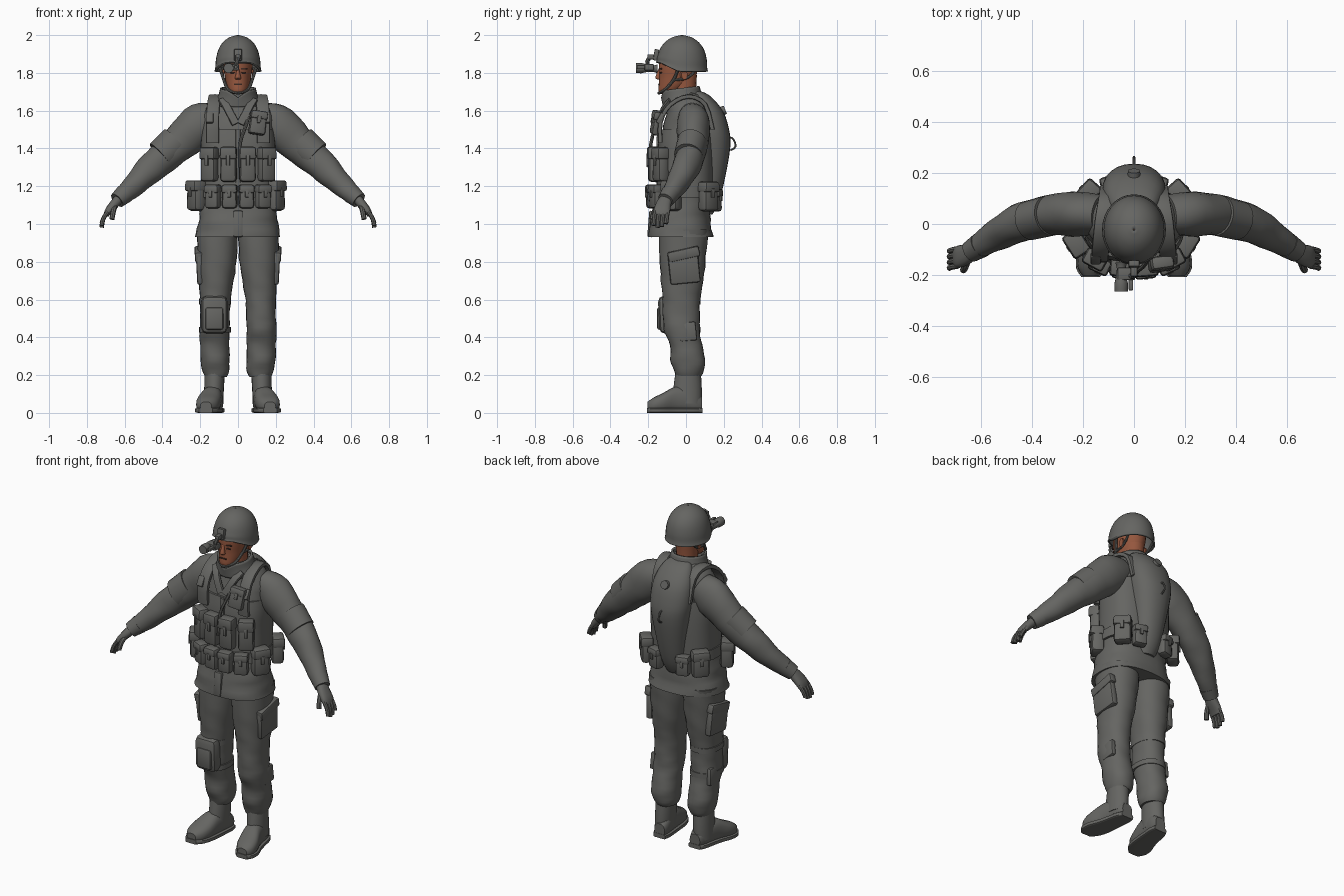
import bpy, bmesh, math
from mathutils import Vector, Matrix


def material(name, rgb):
    m = bpy.data.materials.new(name)
    m.diffuse_color = (*rgb, 1)
    return m


GREY = material("field grey", (0.13, 0.13, 0.122))
SKIN = material("skin brown", (0.30, 0.095, 0.048))
DARK = material("dark brown", (0.05, 0.025, 0.018))
X, Y, Z = Vector((1, 0, 0)), Vector((0, 1, 0)), Vector((0, 0, 1))


def finish(name, bm, mat):
    bmesh.ops.recalc_face_normals(bm, faces=bm.faces)
    me = bpy.data.meshes.new(name)
    bm.to_mesh(me)
    bm.free()
    me.materials.append(mat)
    ob = bpy.data.objects.new(name, me)
    bpy.context.collection.objects.link(ob)
    return ob


def spline(pts, steps):
    """Catmull-Rom resampling of (x, y, z, ru, rv) stations."""
    p = [Vector(q) for q in pts]
    out = []
    for i in range(len(p) - 1):
        a, b, c, d = p[max(i - 1, 0)], p[i], p[i + 1], p[min(i + 2, len(p) - 1)]
        for k in range(steps):
            t = k / steps
            out.append(0.5 * (2 * b + (c - a) * t + (2 * a - 5 * b + 4 * c - d) * t * t
                              + (3 * b - a - 3 * c + d) * t ** 3))
    return out + [p[-1]]


def loft(name, pts, mat=GREY, axis=None, ref=X, n=20, e=2.0, steps=3, caps=True, fold=0.0):
    """Skin superellipse rings along stations; fold adds cloth ripples."""
    st = spline(pts, steps)
    bm = bmesh.new()
    rings = []
    for i, s in enumerate(st):
        c = Vector(s[:3])
        t = axis or (Vector(st[min(i + 1, len(st) - 1)][:3]) - Vector(st[max(i - 1, 0)][:3])).normalized()
        u = (ref - t * ref.dot(t)).normalized()
        v = t.cross(u)
        ring = []
        for k in range(n):
            a = 2 * math.pi * k / n
            ca, sa = math.cos(a), math.sin(a)
            f = 1 + fold * math.sin(3 * a + 45 * c.z) + fold * math.sin(2 * a - 75 * c.z)
            pu = math.copysign(abs(ca) ** (2 / e), ca) * s[3] * f
            pv = math.copysign(abs(sa) ** (2 / e), sa) * s[4] * f
            ring.append(bm.verts.new(c + u * pu + v * pv))
        rings.append(ring)
    for r, q in zip(rings, rings[1:]):
        for k in range(n):
            bm.faces.new((r[k], r[(k + 1) % n], q[(k + 1) % n], q[k]))
    if caps:
        bm.faces.new(rings[0])
        bm.faces.new(rings[-1])
    return finish(name, bm, mat)


def tube(name, pts, r, mat=GREY, rv=None, n=8, e=2.0, ref=X):
    return loft(name, [(*p, r, rv or r) for p in pts], mat, n=n, e=e, ref=ref)


def add_box(bm, mat4, size, bevel, taper=1.0):
    b = bmesh.new()
    bmesh.ops.create_cube(b, size=1)
    for v in b.verts:
        k = taper if v.co.z > 0 else 1
        v.co = Vector((v.co.x * size[0] * k, v.co.y * size[1] * k, v.co.z * size[2]))
    if bevel:
        bmesh.ops.bevel(b, geom=b.edges[:], offset=bevel, segments=2, profile=0.5, affect='EDGES')
    b.transform(mat4)
    me = bpy.data.meshes.new("temp")
    b.to_mesh(me)
    b.free()
    bm.from_mesh(me)
    bpy.data.meshes.remove(me)


def place(loc, rot=(0, 0, 0)):
    return (Matrix.Translation(loc) @ Matrix.Rotation(rot[2], 4, 'Z')
            @ Matrix.Rotation(rot[1], 4, 'Y') @ Matrix.Rotation(rot[0], 4, 'X'))


def box(name, loc, size, rot=(0, 0, 0), bevel=0.008, mat=GREY, taper=1.0):
    bm = bmesh.new()
    add_box(bm, place(loc, rot), size, bevel, taper)
    return finish(name, bm, mat)


def pouch(name, loc, size, rot=(0, 0, 0)):
    """Soft pouch body, overhanging flap and a closing tab."""
    w, d, h = size
    m = place(loc, rot)
    bm = bmesh.new()
    add_box(bm, m, size, min(size) * 0.3, 0.92)
    add_box(bm, m @ Matrix.Translation((0, -0.004, h * 0.33)), (w * 1.04, d * 1.06, h * 0.36), 0.012, 0.93)
    add_box(bm, m @ Matrix.Translation((0, -d * 0.53, h * 0.12)), (w * 0.22, 0.012, h * 0.3), 0.003)
    return finish(name, bm, GREY)


# Jacket and vest
loft("jacket", [(0, -.027, .93, .228, .172), (0, -.03, 1.0, .212, .162), (0, -.027, 1.08, .2, .152),
                (0, -.015, 1.17, .187, .142), (0, 0, 1.3, .182, .135), (0, 0, 1.45, .19, .132),
                (0, .01, 1.55, .19, .122), (0, .01, 1.62, .168, .105), (0, .005, 1.665, .125, .088),
                (0, -.01, 1.695, .085, .075)], axis=Z, n=32, e=2.4, fold=.012)
loft("vest", [(0, -.005, 1.2, .195, .152), (0, 0, 1.32, .195, .15), (0, 0, 1.42, .198, .148),
              (0, .005, 1.5, .19, .14)], axis=Z, n=32, e=2.6)
loft("belt", [(0, -.015, 1.14, .205, .16), (0, -.012, 1.2, .202, .158)], axis=Z, n=32, e=2.5, steps=1)
tube("front_zip", [(0, -.153, 1.22), (0, -.152, 1.35), (0, -.145, 1.5)], .014, rv=.008, e=4)
box("jacket_placket", (0, -.185, 1.0), (.05, .03, .14), (-.08, 0, 0))

# Stand-up collar, raised behind and notched in front
collar = loft("collar", [(0, -.01, 1.62, .12, .1), (0, -.02, 1.67, .095, .095), (0, -.03, 1.72, .083, .09)],
              axis=Z, n=28, caps=False)
for v in collar.data.vertices:
    top = (v.co.z - 1.62) / .1
    v.co.z += top * (.12 * v.co.y - .035 * max(0, 1 - abs(v.co.x) / .05) * (v.co.y < 0))
collar.modifiers.new("thickness", 'SOLIDIFY').thickness = .012

for s in (1, -1):
    side = "left" if s > 0 else "right"
    # Vest shoulder straps with buckles
    tube(f"{side}_strap", [(s * .135, -.135, 1.43), (s * .135, -.135, 1.54), (s * .13, -.085, 1.63),
                           (s * .12, .01, 1.675), (s * .105, .1, 1.635), (s * .1, .14, 1.5)],
         .034, rv=.012, n=12, e=5)
    box(f"{side}_buckle", (s * .15, -.135, 1.56), (.04, .025, .06), (-.5, 0, 0), .006)
    tube(f"{side}_lapel", [(s * .085, -.085, 1.66), (s * .055, -.125, 1.61), (s * .012, -.145, 1.53)],
         .022, rv=.01, n=8, e=4)

    # Sleeve, arm patch and cuff
    arm = [(.13, .035, 1.56, .075, .09), (.215, .04, 1.515, .088, .112), (.345, .032, 1.395, .078, .09),
           (.45, .002, 1.305, .074, .08), (.54, -.045, 1.215, .06, .062), (.60, -.083, 1.16, .048, .05),
           (.635, -.105, 1.13, .04, .04)]
    loft(f"{side}_sleeve", [(s * a, *b) for a, *b in arm], ref=Y, fold=.018, n=24, steps=4)
    loft(f"{side}_arm_patch", [(s * .328, .033, 1.432, .08, .092), (s * .41, .013, 1.36, .077, .085)],
         ref=Y, n=24, steps=2)
    loft(f"{side}_cuff", [(s * .60, -.083, 1.16, .05, .052), (s * .64, -.108, 1.125, .043, .043)],
         ref=Y, steps=1)

    # Gloved hand
    loft(f"{side}_palm", [(s * .625, -.1, 1.14, .03, .026), (s * .655, -.118, 1.105, .04, .025),
                          (s * .685, -.128, 1.07, .044, .02), (s * .698, -.13, 1.045, .04, .014)],
         ref=Y, n=14, e=2.5)
    for i in range(4):
        y = -.098 - .022 * i
        drop = (.02, .004, 0, .01)[i]
        tube(f"{side}_finger", [(s * .69, y, 1.065), (s * .712, y - .004, 1.03),
                                (s * .722, y - .008, .982 + drop)], .0115)
    tube(f"{side}_thumb", [(s * .65, -.14, 1.1), (s * .66, -.168, 1.065), (s * .668, -.18, 1.025)], .0135)

    # Trouser leg with cargo pocket
    leg = [(.108, -.012, .97, .11, .13), (.11, -.018, .82, .104, .123), (.115, -.02, .7, .092, .112),
           (.12, -.025, .6, .081, .1), (.122, -.025, .5, .078, .098), (.125, -.02, .43, .08, .094),
           (.123, 0, .36, .077, .085), (.122, .01, .28, .077, .092), (.117, .015, .22, .07, .078),
           (.117, .012, .19, .058, .064)]
    loft(f"{side}_trouser_leg", [(s * a, *b) for a, *b in leg], axis=Z, n=24, e=2.2, fold=.015)
    box(f"{side}_cargo_pocket", (s * .2, -.01, .77), (.04, .16, .17), (.1, s * .05, 0), .012)
    box(f"{side}_cargo_flap", (s * .208, -.012, .84), (.042, .17, .055), (.22, s * .05, 0), .01)
    box(f"{side}_shin_pocket", (s * .188, .01, .43), (.03, .09, .1), (.1, -s * .03, 0), .01)

    # Boot: shaft, foot and sole
    loft(f"{side}_boot_shaft", [(s * .13, .005, .05, .05, .078), (s * .127, .008, .12, .052, .076),
                                (s * .123, .012, .23, .054, .066)], axis=Z)
    foot = [(.118, .085, .045, .034, .04), (.123, .05, .06, .046, .058), (.13, 0, .07, .05, .068),
            (.14, -.06, .07, .055, .068), (.155, -.12, .054, .063, .052), (.165, -.17, .042, .055, .04),
            (.17, -.203, .033, .03, .026)]
    loft(f"{side}_boot_foot", [(s * a, *b) for a, *b in foot], axis=Y, e=2.5)
    loft(f"{side}_boot_sole", [(s * a, b * 1.02, .013, r + .006, .013) for a, b, _, r, _ in foot], axis=Y, e=6)

    # Pouches mirrored around the torso
    pouch(f"{side}_inner_magazine_pouch", (s * .05, -.168, 1.315), (.088, .065, .185), (0, 0, s * .08))
    pouch(f"{side}_outer_magazine_pouch", (s * .15, -.135, 1.315), (.09, .065, .18), (0, 0, s * .5))
    pouch(f"{side}_inner_belt_pouch", (s * .044, -.18, 1.145), (.082, .06, .125), (0, 0, s * .1))
    pouch(f"{side}_outer_belt_pouch", (s * .132, -.158, 1.145), (.082, .06, .125), (0, 0, s * .45))
    pouch(f"{side}_hip_pouch", (s * (.2 if s > 0 else .222), -.075, 1.15), (.1, .075, .16), (0, 0, s * 1.0))
    pouch(f"{side}_rear_hip_pouch", (s * .178, .118, 1.145), (.1, .07, .155), (0, 0, s * 2.3))
    pouch(f"{side}_back_pouch", (s * .09, .155, 1.125), (.08, .06, .12), (0, 0, s * 2.85))

    # Ear, eye, brow and chin strap
    loft(f"{side}_ear", [(s * .074, -.012, 1.79, .02, .03), (s * .086, -.008, 1.79, .016, .026)], SKIN,
         axis=X, ref=Y, n=12, steps=1)
    box(f"{side}_eye", (s * .03, -.134, 1.802), (.024, .009, .008), (0, 0, s * .3), .002, DARK)
    box(f"{side}_brow", (s * .032, -.135, 1.822), (.036, .009, .007), (0, 0, s * .3), .002, DARK)
    tube(f"{side}_chin_strap", [(s * .095, -.04, 1.825), (s * .076, -.065, 1.765), (s * .053, -.11, 1.712),
                                (0, -.145, 1.692)], .008)
    tube(f"{side}_nape_strap", [(s * .085, .06, 1.825), (s * .08, .01, 1.775), (s * .073, -.065, 1.762)], .007)

# Chest radio pouch and knee pad, each on one side only
pouch("chest_pouch", (.105, -.155, 1.535), (.09, .05, .125), (-.15, .15, .15))
box("knee_pad", (-.125, -.105, .52), (.14, .08, .2), (.04, 0, 0), .03)
box("knee_pad_cap", (-.125, -.138, .5), (.095, .03, .12), bevel=.012)
for z in (.44, .59):
    loft("knee_strap", [(-.122, -.025, z - .015, .084, .103), (-.122, -.025, z + .015, .084, .103)],
         axis=Z, n=24, e=2.2, steps=1)

# Water carrier on the back, with cap, handle loop and drinking hose
loft("water_carrier", [(0, .05, 1.705, .05, .02), (0, .075, 1.68, .085, .05), (0, .11, 1.6, .118, .085),
                       (0, .13, 1.5, .125, .098), (0, .135, 1.41, .115, .1), (0, .12, 1.25, .092, .088),
                       (0, .1, 1.12, .075, .075), (0, .09, 1.05, .05, .05)], axis=Z, n=24, e=2.2)
loft("carrier_cap", [(0, .17, 1.59, .026, .026), (0, .208, 1.605, .024, .024)], n=14, steps=1)
tube("carrier_loop", [(0, .225, 1.46), (0, .25, 1.45), (0, .262, 1.41), (0, .235, 1.39)], .005)
tube("drinking_hose", [(.07, .13, 1.63), (.085, .02, 1.69), (.075, -.09, 1.64), (.045, -.155, 1.53),
                       (.012, -.185, 1.43), (.008, -.2, 1.3)], .009)

# Head and neck
loft("neck", [(0, 0, 1.6, .062, .066), (0, -.01, 1.7, .058, .064), (0, -.01, 1.79, .06, .068)], SKIN, axis=Z)
loft("head", [(0, -.1, 1.687, .028, .035), (0, -.088, 1.705, .048, .058), (0, -.062, 1.74, .062, .082),
              (0, -.045, 1.78, .07, .097), (0, -.04, 1.83, .077, .104), (0, -.035, 1.88, .077, .103),
              (0, -.03, 1.93, .055, .07)], SKIN, axis=Z, n=24)
loft("nose", [(0, -.136, 1.825, .007, .008), (0, -.145, 1.795, .011, .012), (0, -.148, 1.772, .016, .015),
              (0, -.14, 1.764, .01, .008)], SKIN, axis=Z, n=10)
box("mouth", (0, -.143, 1.74), (.042, .008, .008), bevel=.002, mat=DARK)

# Helmet with raised brow
helmet = loft("helmet", [(0, -.022, 1.808, .125, .138), (0, -.022, 1.83, .12, .134), (0, -.022, 1.87, .117, .132),
                         (0, -.022, 1.92, .105, .119), (0, -.022, 1.96, .082, .092),
                         (0, -.022, 1.988, .046, .052), (0, -.022, 2.0, .004, .004)],
              axis=Z, n=32, caps=False)
for v in helmet.data.vertices:
    v.co.z += .048 * min(1, max(0, (-v.co.y - .04) / .1)) * max(0, 1 - (v.co.z - 1.808) / .09)
helmet.modifiers.new("thickness", 'SOLIDIFY').thickness = .012

# Night vision monocular on a helmet bracket
box("goggle_bracket", (0, -.158, 1.895), (.042, .025, .06), (-.15, 0, 0), .005)
box("goggle_hinge", (0, -.185, 1.885), (.026, .04, .026), bevel=.005)
tube("goggle_arm", [(0, -.19, 1.885), (-.005, -.205, 1.86), (-.015, -.2, 1.835)], .011)
box("goggle_body", (-.03, -.195, 1.83), (.07, .05, .036), bevel=.008)
loft("goggle_tube", [(-.05, -.15, 1.822, .024, .024), (-.05, -.175, 1.822, .017, .017),
                     (-.05, -.215, 1.825, .022, .022), (-.05, -.235, 1.825, .027, .027),
                     (-.05, -.265, 1.825, .026, .026)], axis=Y, n=16, steps=2)
box("goggle_lamp", (-.012, -.235, 1.832), (.018, .05, .018), bevel=.004)

# Smooth shading with crisp edges
for ob in bpy.context.collection.objects:
    ob.select_set(True)
    bpy.context.view_layer.objects.active = ob
bpy.ops.object.shade_smooth_by_angle(angle=math.radians(40))
